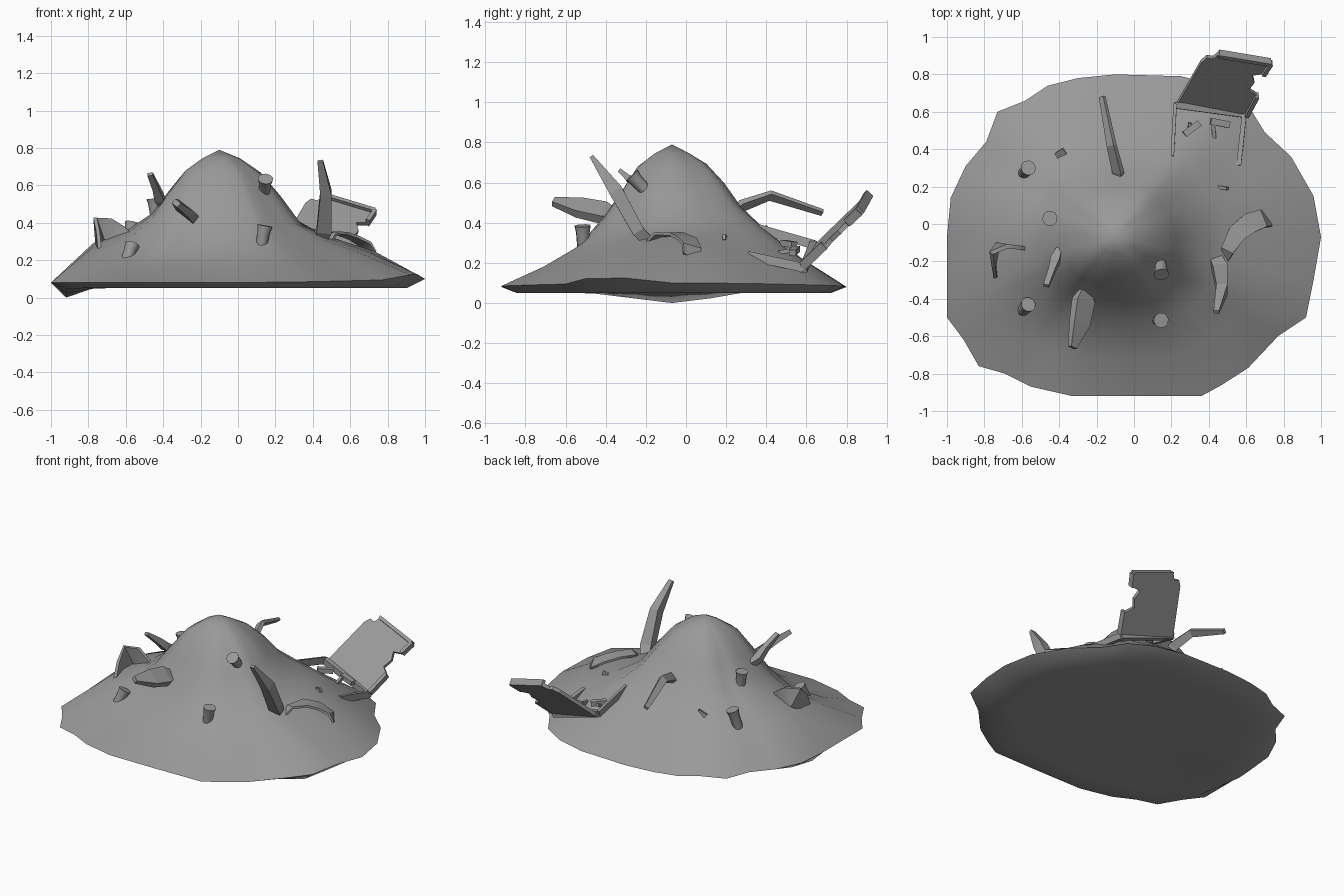
import bpy, math
from mathutils import Vector

if "Cube" in bpy.data.objects:
    bpy.data.objects.remove(bpy.data.objects["Cube"])

grey = bpy.data.materials.new("dark_grey")
grey.diffuse_color = (.32, .32, .32, 1)
grey.use_nodes = True
grey.node_tree.nodes["Principled BSDF"].inputs["Base Color"].default_value = grey.diffuse_color


def make(name, verts, faces, smooth=None):
    me = bpy.data.meshes.new(name)
    me.from_pydata([tuple(v) for v in verts], [], faces)
    me.materials.append(grey)
    ob = bpy.data.objects.new(name, me)
    bpy.context.collection.objects.link(ob)
    bpy.ops.object.select_all(action='DESELECT')
    ob.select_set(True)
    bpy.context.view_layer.objects.active = ob
    bpy.ops.object.mode_set(mode='EDIT')
    bpy.ops.mesh.select_all(action='SELECT')
    bpy.ops.mesh.normals_make_consistent(inside=False)
    bpy.ops.object.mode_set(mode='OBJECT')
    if smooth:
        bpy.ops.object.shade_smooth_by_angle(angle=math.radians(smooth))
    return ob


def loft(name, rings, smooth=None):
    n = len(rings[0])
    verts = [v for r in rings for v in r]
    faces = [(k * n + i, k * n + (i + 1) % n, (k + 1) * n + (i + 1) % n, (k + 1) * n + i)
             for k in range(len(rings) - 1) for i in range(n)]
    faces += [tuple(range(n)), tuple(range(len(verts) - n, len(verts)))]
    return make(name, verts, faces, smooth)


def strip(name, pts, sizes, side, smooth=None):
    """Bent plank: rectangular section swept along points, wide along side."""
    pts = [Vector(p) for p in pts]
    rings = []
    for i, (p, (w, h)) in enumerate(zip(pts, sizes)):
        t = (pts[min(i + 1, len(pts) - 1)] - pts[max(i - 1, 0)]).normalized()
        s = Vector(side)
        s = (s - t * s.dot(t)).normalized()
        u = t.cross(s)
        rings.append([p + s * a * w / 2 + u * b * h / 2
                      for a, b in ((-1, -1), (1, -1), (1, 1), (-1, 1))])
    return loft(name, rings, smooth)


def can(name, a, b, r0, r1):
    """Tapered tin with a flat top."""
    a, b = Vector(a), Vector(b)
    t = (b - a).normalized()
    s = t.orthogonal().normalized()
    u = t.cross(s)

    def ring(p, r):
        return [p + (s * math.cos(k * math.pi / 5) + u * math.sin(k * math.pi / 5)) * r
                for k in range(10)]
    mid = a.lerp(b, .75)
    return loft(name, [ring(a, r0), ring(mid, r0 * .6 + r1 * .4), ring(b, r1)], 40)


# Mound: rings blended between four directional height profiles
outline = [(1, -.07), (.96, .15), (.84, .36), (.7, .49), (.6, .65), (.45, .74), (.25, .79),
           (-.1, .8), (-.3, .78), (-.46, .74), (-.58, .66), (-.73, .6), (-.79, .44),
           (-.9, .31), (-.98, .14), (-1, -.07), (-1, -.28), (-1, -.5), (-.91, -.62),
           (-.83, -.76), (-.69, -.8), (-.55, -.87), (-.33, -.92), (0, -.92), (.36, -.92),
           (.47, -.86), (.61, -.77), (.77, -.6), (.92, -.5), (.96, -.3)]
fr = [.1, .2, .3, .4, .55, .75, 1]
east = [.745, .67, .54, .39, .32, .25, .1]
north = [.745, .69, .59, .46, .33, .2, .08]
west = [.745, .68, .57, .45, .36, .29, .08]
south = [.745, .68, .55, .43, .28, .17, .08]
swell = [0, 0, .2, .5, 1, .9, 0]
ridge = [0, .2, .6, 1, 1, .55, 0]
cx, cy, n = -.1, -.07, len(outline)
verts = [(cx, cy, .79)]
for k, t in enumerate(fr):
    for x, y in outline:
        dx, dy = x - cx, y - cy
        c2 = dx * dx / (dx * dx + dy * dy)
        z = c2 * (east if dx > 0 else west)[k] + (1 - c2) * (north if dy > 0 else south)[k]
        # Ridge toward the rear right, hollow toward the front left
        diagonal = 4 * c2 * (1 - c2)
        if dx > 0 and dy > 0:
            z += diagonal * ridge[k] * .06
        elif dy < 0:
            z -= diagonal * swell[k] * (.075 if dx < 0 else .01)
        if t == 1 and x > .9 and -.6 < y < -.2:
            z += .025
        verts.append((cx + dx * t, cy + dy * t, z))
for f in (.91, .75):  # underside, dipping at the left end
    for x, y in outline:
        dip = .05 * max(0, 1 - abs(y + .07) / .45) if x < -.9 and f > .8 else 0
        verts.append((cx + (x - cx) * f, cy + (y - cy) * f, .05 - dip))
verts.append((cx, cy, .05))
faces = [(0, 1 + i, 1 + (i + 1) % n) for i in range(n)]
for k in range(len(fr) + 1):
    a, b = 1 + k * n, 1 + (k + 1) * n
    faces += [(a + i, b + i, b + (i + 1) % n, a + (i + 1) % n) for i in range(n)]
last = 1 + (len(fr) + 1) * n
faces += [(last + n, last + (i + 1) % n, last + i) for i in range(n)]
make("rubbish_mound", verts, faces, 60)

# Bent sticks and planks poking out of the mound
strip("rear_stick", [(-.085, .23, .44), (-.085, .28, .485), (-.12, .42, .535), (-.17, .68, .45)],
      [(.05, .04), (.06, .03), (.05, .025), (.03, .02)], (1, 0, .9))
strip("tall_stick", [(.42, -.16, .28), (.46, -.24, .36), (.47, -.35, .56), (.44, -.47, .73)],
      [(.06, .05), (.08, .06), (.06, .07), (.03, .02)], (1, 0, 0))
strip("front_plank", [(-.26, -.36, .44), (-.27, -.41, .45), (-.29, -.53, .475), (-.33, -.66, .505)],
      [(.07, .03), (.12, .05), (.11, .045), (.04, .03)], (1, 0, -.8))
strip("thin_stick", [(-.4, -.14, .5), (-.42, -.19, .53), (-.44, -.25, .59), (-.47, -.33, .66)],
      [(.03, .05), (.05, .05), (.035, .04), (.03, .02)], (1, 0, 0))

# Curled scraps
strip("right_curl", [(.48, -.21, .28), (.5, -.14, .34), (.55, -.05, .345), (.62, .005, .32),
                     (.69, .03, .28), (.72, .02, .23)],
      [(.03, .01), (.07, .015), (.1, .015), (.11, .015), (.1, .015), (.08, .01)],
      (-.6, .8, 0), 40)
strip("left_curl", [(-.74, -.28, .23), (-.75, -.2, .31), (-.745, -.13, .37), (-.69, -.12, .365),
                    (-.62, -.125, .34), (-.54, -.14, .29)],
      [(.05, .02), (.12, .02), (.13, .025), (.12, .025), (.08, .02), (.04, .02)],
      (0, 0, 1), 40)

# Tins
tins = [((-.605, -.475, .17), (-.565, -.43, .285)), ((.12, -.51, .25), (.145, -.515, .385)),
        ((.14, -.2, .56), (.147, -.27, .635)), ((-.44, .03, .44), (-.45, .03, .53)),
        ((-.59, .27, .27), (-.565, .3, .4))]
for i, (a, b) in enumerate(tins):
    can(f"tin_{i + 1}", a, b, .03, .041)

# Small shards
strip("left_shard", [(-.41, .37, .34), (-.37, .39, .38)], [(.03, .03), (.04, .01)], (1, -1, 0))
strip("right_shard", [(.43, .2, .3), (.5, .19, .33)], [(.02, .05), (.015, .03)], (0, 1, 0))

# Broken chair: torn back panel
A, B, D = Vector((.23, .645, .28)), Vector((.6, .59, .18)), Vector((.41, .915, .54))
U, V = B - A, D - A
V = V + Vector((-.01, .01, .01))
skew = Vector((-.04, 0, 0))
N = U.cross(V).normalized()
uv = [(0, 0), (1, 0), (1.02, .38), (.87, .45), (.9, .6), (.82, .72), (.97, .78),
      (1, 1), (.16, 1), (.12, .9), (.02, .9), (-.02, .8)]
panel = [A + U * u + V * v + skew * u * v for u, v in uv]
loft("chair_panel", [[p - N * .012 for p in panel], [p + N * .012 for p in panel]])


def rail(name, a, b, w, h, side):
    strip(name, [a, b], [(w, h)] * 2, side)


# Raised lips around the panel
for i, (a, b) in enumerate([(1, 2), (6, 7), (7, 8)]):
    rail(f"panel_lip_{i + 1}", panel[a] + N * .01, panel[b] + N * .01, .022, .045, U if i != 2 else V)

# Seat frame and slats
rail("seat_crossbar", (.22, .635, .29), (.6, .585, .17), .035, .04, (0, 1, 0))
rail("seat_left_rail", (.205, .36, .37), (.22, .64, .29), .018, .045, (1, 0, 0))
rail("seat_right_rail", (.56, .31, .235), (.59, .59, .175), .025, .045, (1, 0, 0))
rail("slat_1", (.27, .48, .3), (.35, .54, .29), .035, .03, (-.6, .8, 0))
rail("slat_2", (.41, .55, .27), (.51, .53, .25), .035, .03, (0, 1, 0))
rail("slat_3", (.29, .46, .26), (.3, .54, .29), .02, .02, (1, 0, 0))
rail("slat_4", (.43, .46, .25), (.42, .56, .27), .02, .02, (1, 0, 0))
